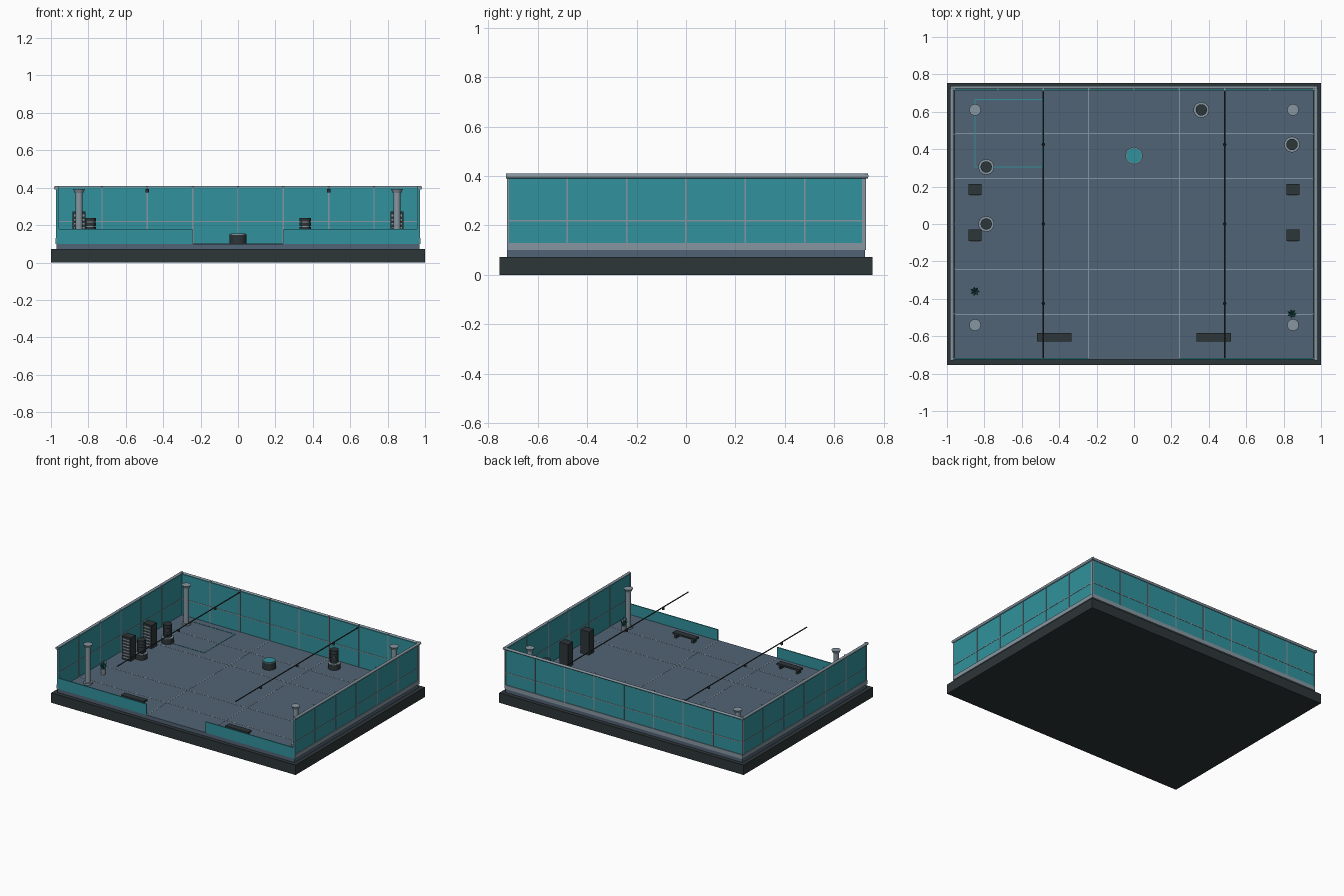
import bpy, math
from mathutils import Vector, Matrix

cube = bpy.data.objects.get("Cube")
if cube:
    bpy.data.objects.remove(cube, do_unlink=True)


def material(name, rgb):
    lin = [c / 12.92 if c <= 0.04 else ((c + 0.055) / 1.055) ** 2.4 for c in rgb]
    m = bpy.data.materials.new(name)
    m.use_nodes = True
    m.diffuse_color = (*lin, 1)
    m.node_tree.nodes["Principled BSDF"].inputs["Base Color"].default_value = (*lin, 1)
    return m


DARK = material("charcoal", (0.18, 0.21, 0.22))
FLOOR = material("slate", (0.32, 0.39, 0.46))
GREY = material("steel_grey", (0.53, 0.59, 0.63))
TEAL = material("teal_panel", (0.19, 0.57, 0.61))
LEAF = material("deep_teal", (0.11, 0.43, 0.42))


def finish(name, mat):
    ob = bpy.context.object
    ob.name = name
    ob.data.materials.append(mat)
    return ob


def box(name, mat, x, y, z):
    """Box from (min, max) ranges on each axis."""
    bpy.ops.mesh.primitive_cube_add(size=1, location=[(a + b) / 2 for a, b in (x, y, z)])
    ob = finish(name, mat)
    ob.data.transform(Matrix.Diagonal([b - a for a, b in (x, y, z)] + [1]))
    return ob


def plate(name, mat, cx, cy, w, d, z0, z1):
    return box(name, mat, (cx - w / 2, cx + w / 2), (cy - d / 2, cy + d / 2), (z0, z1))


def rod(name, mat, a, b, r, r2=None, sides=20):
    """Cylinder or cone between two points."""
    a, b = Vector(a), Vector(b)
    bpy.ops.mesh.primitive_cone_add(vertices=sides, radius1=r, radius2=r if r2 is None else r2,
                                    depth=(b - a).length, location=(a + b) / 2)
    ob = finish(name, mat)
    ob.rotation_euler = (b - a).to_track_quat('Z', 'Y').to_euler()
    bpy.ops.object.shade_smooth_by_angle()
    return ob


def disc(name, mat, x, y, z0, z1, r, r2=None):
    return rod(name, mat, (x, y, z0), (x, y, z1), r, r2, 24)


WX, WY, F, TOP = 0.97, 0.725, 0.1, 0.4
STEP = 0.2425

# Plinth and floor
box("plinth", DARK, (-1, 1), (-0.755, 0.755), (0, 0.073))
box("floor_slab", FLOOR, (-WX, WX), (-WY, WY), (0.073, F))

# Floor seams
for s in (-1, 1):
    plate("floor_seam_long", GREY, s * STEP, 0, 0.005, 2 * WY, F, F + 0.001)
    for k in (1, 2):
        plate("floor_seam_cross", GREY, 0, s * k * STEP, 1.91, 0.005, F, F + 0.001)

# Marked square on the floor
for s in (-1, 1):
    plate("zone_mark", TEAL, -0.67 + s * 0.18, 0.485, 0.004, 0.36, F, F + 0.002)
    plate("zone_mark", TEAL, -0.67, 0.485 + s * 0.18, 0.36, 0.004, F, F + 0.002)

# Back wall with mullions, mid strip, skirting and top rail
box("back_wall", TEAL, (-WX, WX), (WY - 0.01, WY), (F, TOP))
box("back_mid_strip", GREY, (-WX, WX), (WY - 0.012, WY + 0.002), (0.217, 0.223))
box("back_skirting", GREY, (-WX, WX), (WY, WY + 0.005), (F, 0.13))
for i in range(-4, 5):
    plate("back_mullion", GREY, i * STEP, WY - 0.005, 0.007, 0.016, F, 0.408)
rod("back_rail", GREY, (-0.98, 0.73, TOP), (0.98, 0.73, TOP), 0.009)

for s in (-1, 1):
    # Side walls
    plate("side_wall", TEAL, s * (WX - 0.005), 0, 0.01, 2 * WY, F, TOP)
    plate("side_mid_strip", GREY, s * (WX - 0.005), 0, 0.014, 2 * WY, 0.217, 0.223)
    plate("side_skirting", GREY, s * (WX + 0.002), 0, 0.008, 2 * WY, F, 0.13)
    for i in range(-3, 4):
        plate("side_mullion", GREY, s * (WX - 0.005), i * (WY - 0.004) / 3, 0.016, 0.007, F, 0.408)
    rod("side_rail", GREY, (s * 0.973, -0.73, TOP), (s * 0.973, 0.738, TOP), 0.01)

    # Low front walls
    xs = sorted((s * STEP, s * WX))
    box("front_low_wall", TEAL, xs, (-WY, -WY + 0.008), (F, 0.18))

    # Overhead bars with small lamps
    rod("overhead_bar", DARK, (s * 0.485, -0.72, 0.393), (s * 0.485, 0.72, 0.393), 0.004, sides=10)
    for y in (-0.425, 0, 0.425):
        disc("bar_lamp", DARK, s * 0.485, y, 0.375, 0.392, 0.009)

    # Corner columns
    for y in (-0.54, 0.61):
        x = s * 0.85
        disc("column_base", GREY, x, y, F, 0.112, 0.03)
        disc("column_shaft", GREY, x, y, F, 0.375, 0.019)
        disc("column_cap", GREY, x, y, 0.372, 0.392, 0.023, 0.031)

    # Equipment racks with slotted fronts
    for y in (-0.06, 0.185):
        x = s * 0.85
        plate("rack", DARK, x, y, 0.07, 0.06, F, 0.272)
        for k in range(7):
            z = 0.115 + k * 0.022
            plate("rack_unit", GREY, x, y - 0.031, 0.056, 0.004, z, z + 0.009)

    # Benches
    x = s * 0.427
    plate("bench_seat", DARK, x, -0.605, 0.185, 0.045, 0.125, 0.138)
    for t in (-1, 1):
        plate("bench_leg", DARK, x + t * 0.07, -0.605, 0.014, 0.036, F, 0.126)

# Ribbed canisters on round bases
for x, y in ((-0.79, 0.305), (-0.79, 0), (0.36, 0.61), (0.845, 0.425)):
    disc("canister_base", DARK, x, y, F, 0.137, 0.042)
    disc("canister_base_top", GREY, x, y, 0.137, 0.141, 0.041)
    disc("canister_core", GREY, x, y, 0.14, 0.235, 0.024)
    for k in range(4):
        z = 0.147 + k * 0.024
        disc("canister_ring", DARK, x, y, z, z + 0.018, 0.03)

# Round console in the middle
disc("console_body", DARK, 0, 0.365, F, 0.148, 0.046)
disc("console_rim", GREY, 0, 0.365, 0.148, 0.152, 0.046)
disc("console_top", TEAL, 0, 0.365, 0.152, 0.156, 0.041)

# Potted plants
for x, y in ((-0.85, -0.36), (0.845, -0.48)):
    disc("plant_pot", GREY, x, y, F, 0.142, 0.014, 0.019)
    rod("plant_leaf", LEAF, (x, y, 0.14), (x, y, 0.205), 0.008, 0, 6)
    for k in range(7):
        a = k * math.tau / 7
        dx, dy = math.cos(a), math.sin(a)
        rod("plant_leaf", LEAF, (x + dx * 0.004, y + dy * 0.004, 0.14),
            (x + dx * 0.025, y + dy * 0.025, 0.175 + 0.015 * (k % 2)), 0.008, 0.001, 6)
